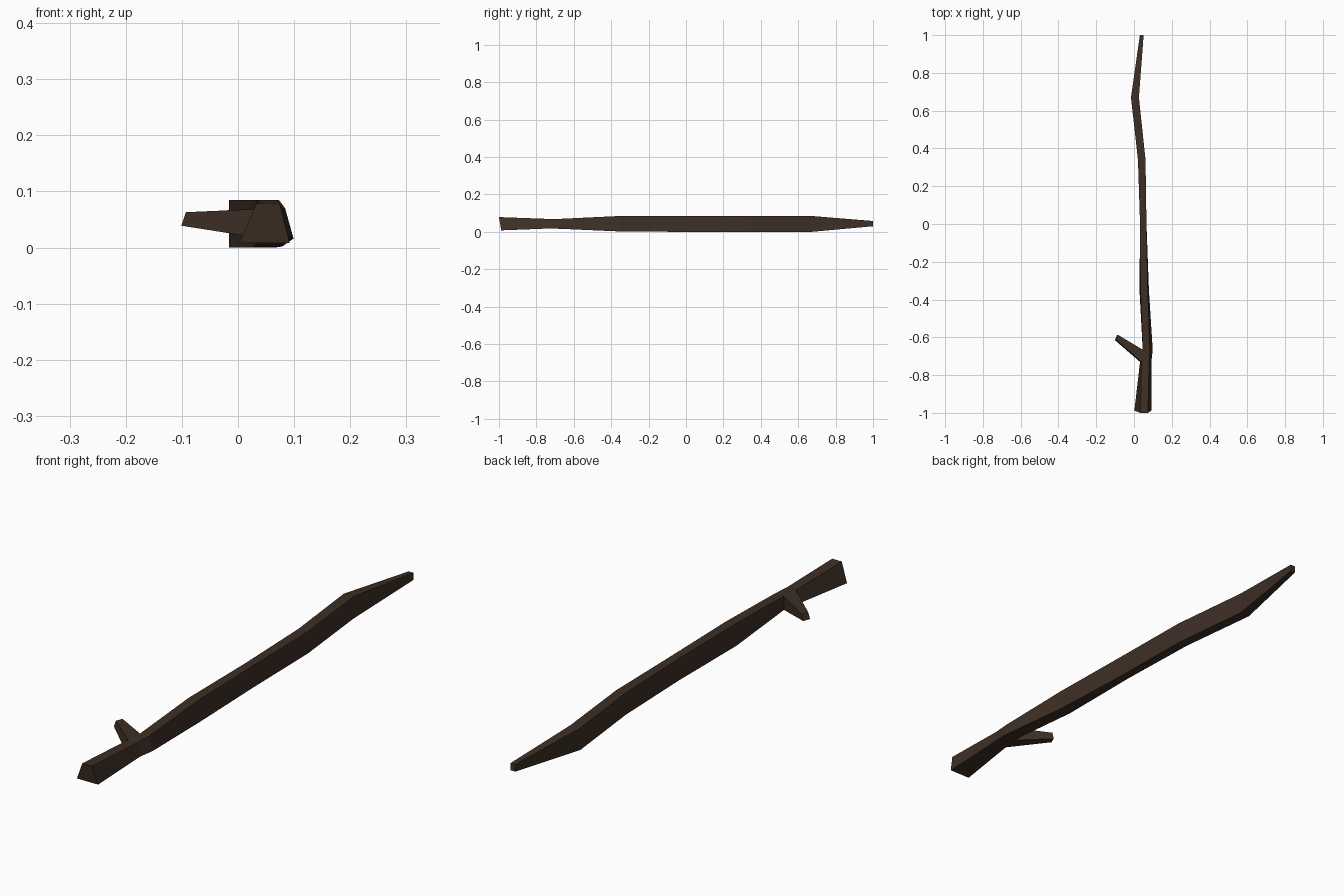
import bpy, bmesh

# Bark colour
bark = bpy.data.materials.new("dark bark")
bark.diffuse_color = (0.047, 0.028, 0.018, 1)

# Cross-sections: (y top, y bottom, z bottom, z top, top-left x, top-right x, bottom-left x, bottom-right x)
SECTIONS = [
    (-1.0, -0.988, 0.008, 0.079, 0.033, 0.074, 0.002, 0.092),
    (-0.73, -0.73, 0.018, 0.069, 0.040, 0.080, 0.032, 0.092),
    (-0.665, -0.665, 0.016, 0.070, 0.046, 0.084, 0.046, 0.099),
    (-0.35, -0.35, 0.002, 0.085, 0.034, 0.073, 0.029, 0.079),
    (0.0, 0.0, 0.0, 0.085, 0.032, 0.066, 0.032, 0.066),
    (0.34, 0.34, 0.0, 0.085, 0.021, 0.061, 0.021, 0.061),
    (0.67, 0.67, 0.0, 0.085, -0.016, 0.026, -0.016, 0.026),
    (1.0, 1.0, 0.03, 0.058, 0.031, 0.051, 0.031, 0.051),
]

bm = bmesh.new()
rings = []
for yt, yb, zb, zt, tl, tr, bl, br in SECTIONS:
    rings.append([bm.verts.new(p) for p in
                  ((tl, yt, zt), (tr, yt, zt), (br, yb, zb), (bl, yb, zb))])


def bridge(a, b, skip=()):
    for i in range(4):
        if i not in skip:
            j = (i + 1) % 4
            bm.faces.new((a[i], a[j], b[j], b[i]))


# Main stem, leaving a hole on the left where the twig grows
for k in range(len(rings) - 1):
    bridge(rings[k], rings[k + 1], skip=(3,) if k == 1 else ())
bm.faces.new(rings[0])
bm.faces.new(rings[-1])

# Side twig from that hole to its tapered tip
base = [rings[1][0], rings[2][0], rings[2][3], rings[1][3]]
tip = [bm.verts.new(p) for p in
       ((-0.093, -0.615, 0.063), (-0.083, -0.588, 0.063),
        (-0.090, -0.588, 0.039), (-0.101, -0.615, 0.039))]
bridge(base, tip)
bm.faces.new(tip)
bmesh.ops.recalc_face_normals(bm, faces=bm.faces)

mesh = bpy.data.meshes.new("branch")
bm.to_mesh(mesh)
bm.free()
mesh.materials.append(bark)
branch = bpy.data.objects.new("branch", mesh)
bpy.context.collection.objects.link(branch)
